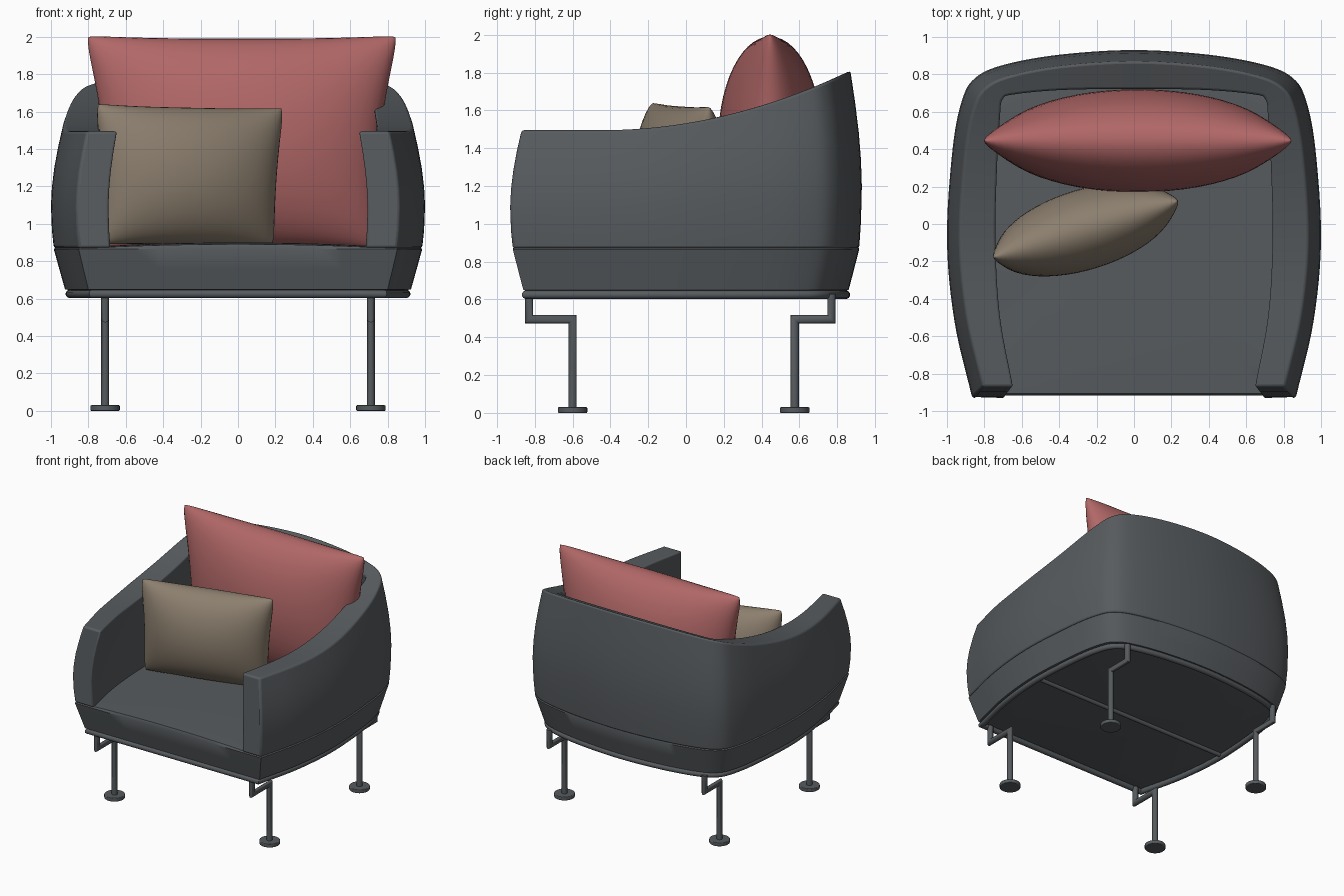
import bpy, bmesh, math
from mathutils import Vector, Matrix

if "Cube" in bpy.data.objects:
    bpy.data.objects.remove(bpy.data.objects["Cube"])


def material(name, rgb):
    m = bpy.data.materials.new(name)
    m.diffuse_color = (*rgb, 1)
    m.use_nodes = True
    m.node_tree.nodes["Principled BSDF"].inputs["Base Color"].default_value = m.diffuse_color
    return m


GREY = material("charcoal grey", (0.095, 0.105, 0.113))
RED = material("dusty red", (0.44, 0.135, 0.135))
TAN = material("warm taupe", (0.26, 0.21, 0.155))


def finish(name, bm, mat, angle=35, bevel=0):
    bmesh.ops.recalc_face_normals(bm, faces=bm.faces)
    me = bpy.data.meshes.new(name)
    bm.to_mesh(me)
    bm.free()
    me.materials.append(mat)
    ob = bpy.data.objects.new(name, me)
    bpy.context.collection.objects.link(ob)
    if bevel:
        b = ob.modifiers.new("Soft edges", 'BEVEL')
        b.width, b.segments, b.limit_method = bevel, 3, 'ANGLE'
        b.angle_limit = math.radians(50)
    bpy.ops.object.select_all(action='DESELECT')
    bpy.context.view_layer.objects.active = ob
    ob.select_set(True)
    bpy.ops.object.shade_smooth_by_angle(angle=math.radians(angle))
    return ob


def u_path(half, steps=6):
    """Mirror a half outline (back centre to front) and smooth it."""
    pts = [Vector((-x, y)) for x, y in reversed(half[1:])] + [Vector(p) for p in half]
    ext = [2 * pts[0] - pts[1]] + pts + [2 * pts[-1] - pts[-2]]
    out = []
    for a, b, c, d in zip(ext, ext[1:], ext[2:], ext[3:]):
        for k in range(steps):
            t = k / steps
            out.append(0.5 * (2 * b + (c - a) * t + (2 * a - 5 * b + 4 * c - d) * t * t
                              + (3 * b - a - 3 * c + d) * t ** 3))
    return out + [pts[-1]]


def bridge(bm, rings, closed_rings=True):
    for r0, r1 in zip(rings, rings[1:]):
        n = len(r0)
        for i in range(n if closed_rings else n - 1):
            j = (i + 1) % n
            bm.faces.new((r0[i], r0[j], r1[j], r1[i]))


outer = u_path([(0, .93), (.4, .905), (.7, .85), (.85, .78), (.92, .66), (.97, .4),
                (1, -.08), (.96, -.52), (.865, -.93)])
inner = u_path([(0, .77), (.4, .765), (.68, .74), (.75, .71), (.765, .6), (.78, .35),
                (.79, -.08), (.765, -.52), (.69, -.93)])
front = [Vector((.865 - 1.73 * k / 12, -.93)) for k in range(1, 12)]
footprint = outer + front

# Wraparound arms and back: bulging wall whose top rises toward the back
LEVELS = [(0, .985), (.15, .995), (.35, 1), (.5, .995), (.65, .983), (.82, .962), (1, .935)]


def top_height(y):
    return 1.495 + .305 * max(0, (y + .45) / 1.3) ** 2


bm = bmesh.new()
sections = []
for o, i in zip(outer, inner):
    ring = []
    for p, levels in ((o, LEVELS), (i, LEVELS[::-1])):
        h = top_height(p.y * .935) - .87
        ring += [bm.verts.new((p.x * s, p.y * s, .87 + h * t)) for t, s in levels]
    sections.append(ring)
bridge(bm, sections)
bm.faces.new(sections[0])
bm.faces.new(sections[-1])
finish("arm_and_back_shell", bm, GREY, 35, .014)

# Seat base with a slightly crowned top
bm = bmesh.new()
rings = []
for s, z, crown in ((.9, .645, 0), (.925, .65, 0), (.956, .76, 0), (.985, .865, 0),
                    (.975, .873, .018), (.8, .878, .02), (.5, .88, .02), (.2, .88, .02)):
    rings.append([bm.verts.new((p.x * s, p.y * s, z + crown * max(0, 1 - (p.x * s / .75) ** 2)))
                  for p in footprint])
bridge(bm, rings)
bm.faces.new(rings[0])
bm.faces.new(rings[-1])
finish("seat_base", bm, GREY, 40)


# Round bar swept along a flat path with mitred corners
def tube(name, pts, normal, r=.022, closed=False, sides=14):
    pts = [Vector(p) for p in pts]
    normal = Vector(normal)
    bm = bmesh.new()
    rings = []
    n = len(pts)
    for k, p in enumerate(pts):
        d_in = (p - pts[k - 1]).normalized() if closed or k else None
        d_out = (pts[(k + 1) % n] - p).normalized() if closed or k < n - 1 else d_in
        d_in = d_in or d_out
        a, b = d_in.cross(normal), d_out.cross(normal)
        side = (a + b) / (1 + a.dot(b))
        rings.append([bm.verts.new(p + r * (side * math.cos(q) + normal * math.sin(q)))
                      for q in (2 * math.pi * j / sides for j in range(sides))])
    if closed:
        rings.append(rings[0])
    bridge(bm, rings)
    if not closed:
        bm.faces.new(rings[0])
        bm.faces.new(rings[-1])
    finish(name, bm, GREY, 40)


# Under-frame ring and cross bar
tube("frame_ring", [(p.x * .9, p.y * .91, .625) for p in footprint], (0, 0, 1), closed=True)
tube("frame_cross_bar", [(-.89, -.05, .63), (.89, -.05, .63)], (0, 0, 1), .016)

# Cranked legs with disc feet
for side, x in (("left", -.71), ("right", .71)):
    for end, y_top, y_foot in (("front", -.83, -.6), ("back", .77, .575)):
        tube(f"{end}_{side}_leg", [(x, y_top, .63), (x, y_top, .495),
                                   (x, y_foot, .495), (x, y_foot, .02)], (1, 0, 0))
        bm = bmesh.new()
        bmesh.ops.create_cone(bm, cap_ends=True, segments=32, radius1=.078, radius2=.078,
                              depth=.03, matrix=Matrix.Translation((x, y_foot, .015)))
        finish(f"{end}_{side}_foot", bm, GREY, 35, .005)


# Stuffed cushion with pinched sides and pointed corners
def cushion(name, mat, centre, hw, hh, depth, pinch, dip, taper, turn=0, roll=0, n=28):
    bm = bmesh.new()
    steps = [math.sin(math.pi * (k / n - .5)) for k in range(n + 1)]
    for sign in (-1, 1):
        rows = []
        for v in steps:
            row = []
            for u in steps:
                rnd = 1 - .035 * (u * v) ** 8
                x = hw * u * (1 - pinch * (1 - v * v)) * (1 - taper * (1 - v) / 2) * rnd
                z = hh * v * (1 - dip * (1 - u ** 4)) * rnd
                y = sign * depth * math.sqrt(max(0, (1 - u * u) * (1 - v * v)))
                row.append(bm.verts.new((x, y, z)))
            rows.append(row)
        bridge(bm, rows, False)
    bmesh.ops.remove_doubles(bm, verts=bm.verts, dist=.0005)
    bm.transform(Matrix.Translation(centre) @ Matrix.Rotation(turn, 4, 'Z')
                 @ Matrix.Rotation(roll, 4, 'Y'))
    finish(name, bm, mat, 80)


cushion("back_cushion", RED, (.02, .445, 1.435), .85, .585, .275, .07, .05, .13)
cushion("small_cushion", TAN, (-.265, -.03, 1.255), .53, .385, .215, .04, .05, .08,
        math.radians(17), math.radians(1.2))
